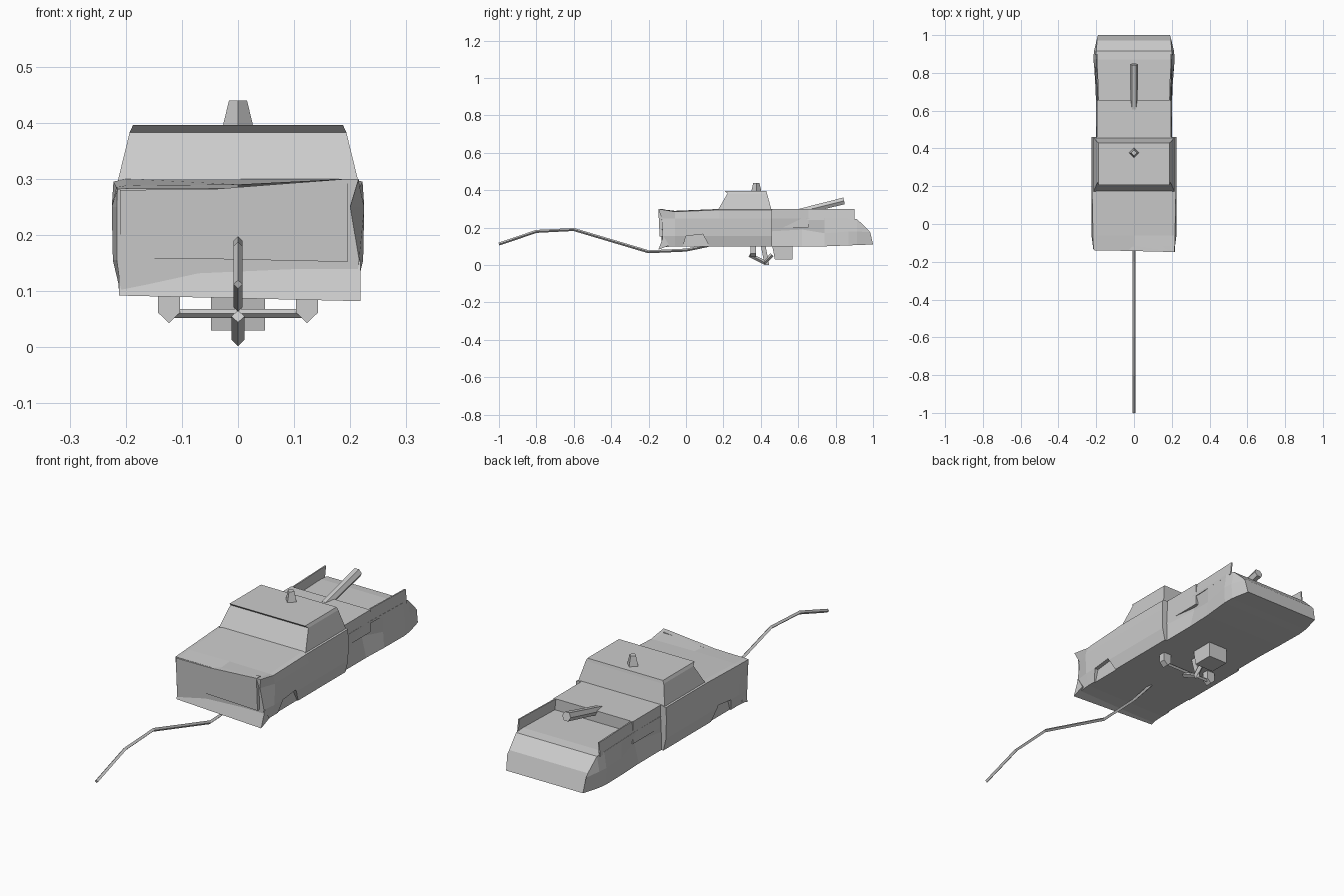
import bpy, bmesh, math
from mathutils import Vector

if "Cube" in bpy.data.objects:
    bpy.data.objects.remove(bpy.data.objects["Cube"])

grey = bpy.data.materials.new("worn_grey")
grey.diffuse_color = (0.6, 0.6, 0.6, 1)
grey.use_nodes = True
grey.node_tree.nodes["Principled BSDF"].inputs["Base Color"].default_value = grey.diffuse_color


def finish(name, bm):
    bmesh.ops.recalc_face_normals(bm, faces=bm.faces)
    me = bpy.data.meshes.new(name)
    bm.to_mesh(me)
    bm.free()
    me.materials.append(grey)
    ob = bpy.data.objects.new(name, me)
    bpy.context.collection.objects.link(ob)
    return ob


def loft(name, rings, tweak=None):
    """Skin a list of equal-length closed rings and cap both ends."""
    bm = bmesh.new()
    rows = [[bm.verts.new(p) for p in r] for r in rings]
    n = len(rows[0])
    for a, b in zip(rows, rows[1:]):
        for i in range(n):
            j = (i + 1) % n
            bm.faces.new((a[i], a[j], b[j], b[i]))
    bm.faces.new(rows[0])
    bm.faces.new(rows[-1])
    if tweak:
        for v in bm.verts:
            tweak(v.co)
    return finish(name, bm)


def mirrored(half):
    """Close a right-hand half section across x = 0."""
    return half + [(-x, y, z) for x, y, z in reversed(half) if x > 0]


def section(y, pts):
    return mirrored([(x, y, z) for x, z in pts])


def rect(z, x, y0, y1):
    return [(-x, y0, z), (x, y0, z), (x, y1, z), (-x, y1, z)]


def rod(name, path, radii, sides=4):
    """Faceted rod in the x = const plane along a path of points."""
    pts = [Vector(p) for p in path]
    rings = []
    for i, p in enumerate(pts):
        t = (pts[min(i + 1, len(pts) - 1)] - pts[max(i - 1, 0)]).normalized()
        u = Vector((1, 0, 0)) if abs(t.x) < 0.9 else Vector((0, 1, 0))
        v = t.cross(u).normalized()
        rings.append([p + radii[i] * (math.cos(a) * u + math.sin(a) * v)
                      for a in (math.tau * k / sides for k in range(sides))])
    return loft(name, rings)


# front body with a crumpled hood edge on the right-hand corner
def crumple(c):
    if c.y < -0.1:
        if c.z > 0.27 and c.x > 0.1:
            c.z, c.y = 0.30, -0.148
        elif 0.2 < c.z < 0.27 and c.x > 0.1:
            c.x = 0.20


hull = [(0.21, 0.10), (0.223, 0.155), (0.225, 0.25), (0.222, 0.295), (0.2, 0.30), (0, 0.30)]
front = mirrored([(0.208, -0.13, 0.095), (0.216, -0.125, 0.155), (0.216, -0.13, 0.25),
                  (0.215, -0.135, 0.282), (0.195, -0.137, 0.283), (0, -0.137, 0.283)])
body = loft("front_body", [front, section(-0.06, hull[:3] + [(0.217, 0.285), (0.2, 0.288), (0, 0.29)]),
                           section(0.18, hull), section(0.46, hull)], crumple)

# shallow front wheel arches
for s, side in ((1, "right"), (-1, "left")):
    arch = [(-0.02, 0.09), (0.0, 0.155), (0.09, 0.165), (0.13, 0.09)]
    cut = loft(side + "_arch_cutter", [[(s * x, y, z) for y, z in arch] for x in (0.205, 0.25)])
    cut.hide_render = True
    cut.hide_viewport = True
    cut.display_type = 'WIRE'
    mod = body.modifiers.new(side + "_arch", 'BOOLEAN')
    mod.operation, mod.object, mod.solver = 'DIFFERENCE', cut, 'EXACT'

# bumper, slightly skewed
loft("front_bumper", [[(x, -0.12, 0.156), (x * 1.0, y, z), (x, -0.09, 0.105)]
                      for x, y, z in ((-0.212, -0.132, 0.092), (0.218, -0.148, 0.082))])

# bent grille panel
loft("bent_grille", [[(x, -0.12, z0), (x, -0.133 - d, z0), (x, -0.14 - d, z1), (x, -0.12, z1)]
                     for x, z0, z1, d in ((-0.21, 0.157, 0.28, 0), (-0.04, 0.157, 0.282, 0.002),
                                          (0.195, 0.152, 0.30, 0.008))])

# cab with overhanging roof lip
loft("cab", [rect(0.285, 0.217, 0.165, 0.46), rect(0.383, 0.193, 0.222, 0.433),
             rect(0.396, 0.187, 0.207, 0.43)])

# roof beacon
loft("roof_beacon", [[(r * math.cos(a), 0.376 + r * math.sin(a), z)
                      for a in (k * math.pi / 2 for k in range(4))]
                     for r, z in ((0.028, 0.39), (0.016, 0.44))])

# raised box behind the cab
loft("rear_box", [section(y, [(0.196, 0.2), (0.196, 0.30)]) for y in (0.45, 0.655)])

# rear bed with dented flanks and sloping tail
loft("rear_bed", [section(y, pts) for y, pts in (
    (0.45, [(0.2, 0.10), (0.2, 0.18), (0.198, 0.25)]),
    (0.62, [(0.2, 0.10), (0.178, 0.19), (0.196, 0.25)]),
    (0.74, [(0.205, 0.10), (0.2, 0.17), (0.2, 0.25)]),
    (0.87, [(0.213, 0.105), (0.215, 0.18), (0.205, 0.25)]),
    (0.915, [(0.21, 0.107), (0.212, 0.18), (0.2, 0.245)]))])
loft("tail", [section(0.915, [(0.21, 0.107), (0.212, 0.18), (0.2, 0.245)]),
              mirrored([(0.19, 1.0, 0.11), (0.195, 0.985, 0.175), (0.195, 0.972, 0.19)])])

# bed side boards
for s, side in ((1, "right"), (-1, "left")):
    loft(side + "_side_board", [[(s * x0, y, 0.24), (s * (x0 + 0.006), y, 0.24),
                                 (s * x0, y, 0.30), (s * (x0 - 0.006), y, 0.30)]
                                for x0, y in ((0.191, 0.65), (0.2, 0.90))])

# towing boom
rod("boom", [(0, 0.61, 0.285), (0, 0.845, 0.343)], [0.019, 0.021], 6)

# trailing cable
rod("cable", [(0, -1, 0.112), (0, -0.8, 0.18), (0, -0.6, 0.19), (0, -0.2, 0.071),
              (0, 0, 0.08), (0, 0.12, 0.105)], [0.008] * 6)

# underside fittings
loft("under_plate", [rect(0.11, 0.048, 0.46, 0.57), rect(0.03, 0.048, 0.475, 0.57)])
rod("centre_hook", [(0, 0.34, 0.055), (0, 0.42, 0.014), (0, 0.46, 0.055)], [0.012] * 3)
rod("cross_bar", [(-0.13, 0.36, 0.06), (0.13, 0.36, 0.06)], [0.008] * 2)
for s, side in ((1, "right"), (-1, "left")):
    loft(side + "_under_strut", [[(s * 0.123 - 0.02, y, 0.105), (s * 0.123 - 0.02, y, 0.062),
                                  (s * 0.123, y, 0.043), (s * 0.123 + 0.02, y, 0.062),
                                  (s * 0.123 + 0.02, y, 0.105)] for y in (0.345, 0.375)])
loft("hook_bracket", [[(-0.01, y, 0.105), (0.01, y, 0.105), (0, y + 0.02, z)]
                      for y, z in ((0.40, 0.0), (0.425, 0.0))])
